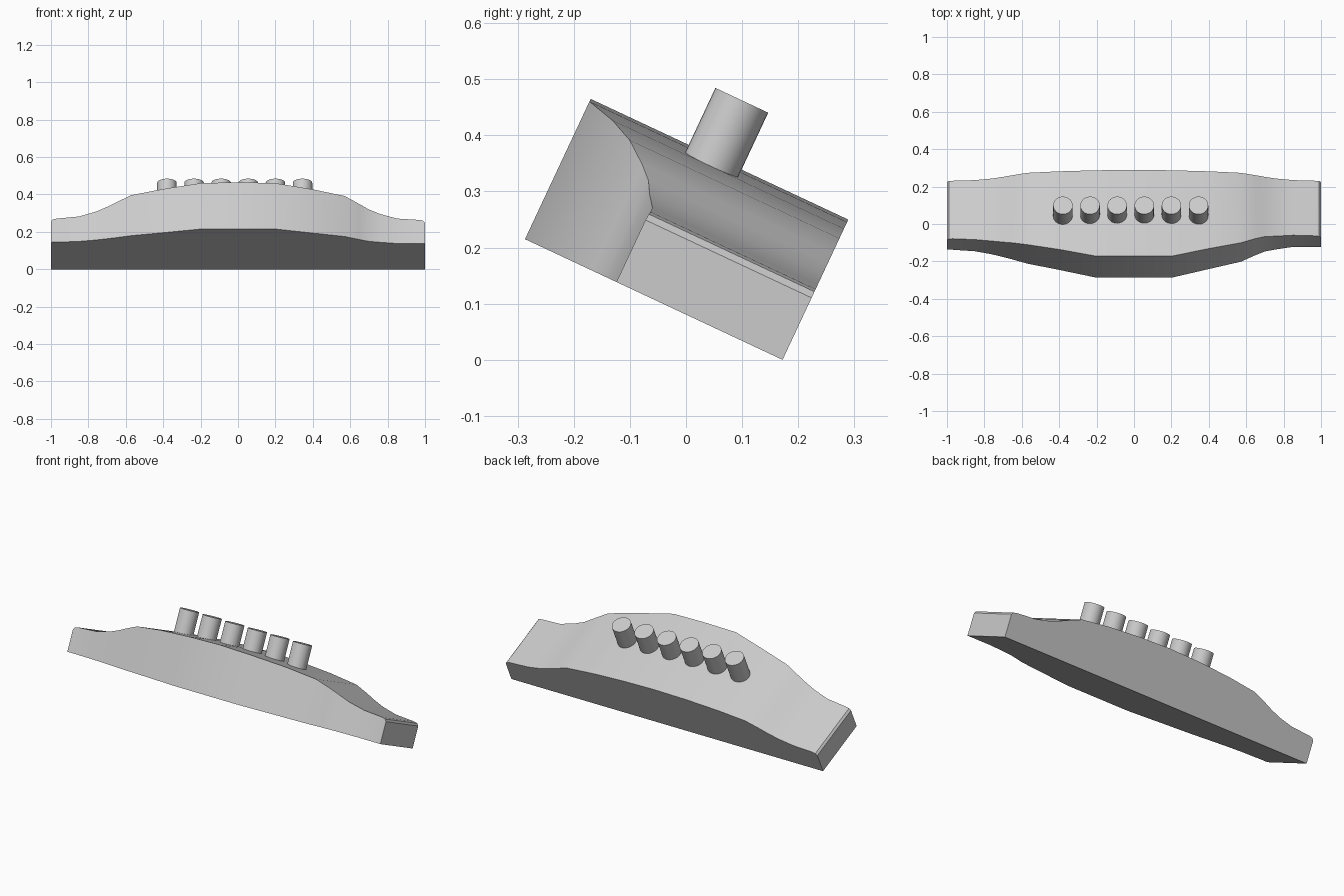
import bpy
import bmesh
from math import radians
from mathutils import Matrix

cube = bpy.data.objects.get("Cube")
if cube:
    bpy.data.objects.remove(cube, do_unlink=True)

# Single grey finish
grey = bpy.data.materials.new("light_grey")
grey.use_nodes = True
colour = (0.6, 0.6, 0.6, 1)
grey.diffuse_color = colour
grey.node_tree.nodes["Principled BSDF"].inputs["Base Color"].default_value = colour

# The whole piece leans back about its long axis
TILT = Matrix.Translation((0, -0.287, 0.215)) @ Matrix.Rotation(radians(-25.1), 4, "X")
DEPTH = 0.507


def finish(bm, name):
    bmesh.ops.recalc_face_normals(bm, faces=bm.faces)
    bm.transform(TILT)
    mesh = bpy.data.meshes.new(name)
    bm.to_mesh(mesh)
    bm.free()
    mesh.materials.append(grey)
    obj = bpy.data.objects.new(name, mesh)
    bpy.context.collection.objects.link(obj)
    bpy.ops.object.select_all(action="DESELECT")
    obj.select_set(True)
    bpy.context.view_layer.objects.active = obj
    bpy.ops.object.shade_smooth_by_angle(angle=radians(30))
    return obj


# Half stations: distance from centre, height, front inset left (+x), right (-x)
STATIONS = [
    (0.2, 0.271, 0.0, 0.0),
    (0.4, 0.258, 0.051, 0.046),
    (0.57, 0.239, 0.094, 0.083),
    (0.65, 0.209, 0.133, 0.108),
    (0.7, 0.188, 0.155, 0.122),
    (0.76, 0.167, 0.167, 0.138),
    (0.85, 0.147, 0.182, 0.156),
    (0.97, 0.139, 0.182, 0.165),
    (0.99, 0.134, 0.181, 0.166),
    (1.0, 0.122, 0.18, 0.167),
]
sections = [(-x, h, right) for x, h, left, right in reversed(STATIONS)]
sections.append((0, 0.276, 0))
sections += [(x, h, left) for x, h, left, right in STATIONS]

# Bridge body: rectangular sections lofted along x
bm = bmesh.new()
loops = [
    [bm.verts.new(p) for p in ((x, f, 0), (x, DEPTH, 0), (x, DEPTH, h), (x, f, h))]
    for x, h, f in sections
]
for a, b in zip(loops, loops[1:]):
    for i in range(4):
        j = (i + 1) % 4
        bm.faces.new((a[i], a[j], b[j], b[i]))
bm.faces.new(loops[0])
bm.faces.new(loops[-1])
finish(bm, "bridge_body")

# Row of six round pegs standing on the top
PEG_TOP, PEG_BASE = 0.388, 0.2
for i in range(6):
    bm = bmesh.new()
    place = Matrix.Translation((-0.38 + 0.145 * i, 0.245, (PEG_TOP + PEG_BASE) / 2))
    bmesh.ops.create_cone(bm, cap_ends=True, segments=32, radius1=0.052,
                          radius2=0.052, depth=PEG_TOP - PEG_BASE, matrix=place)
    finish(bm, f"peg_{i + 1}")
